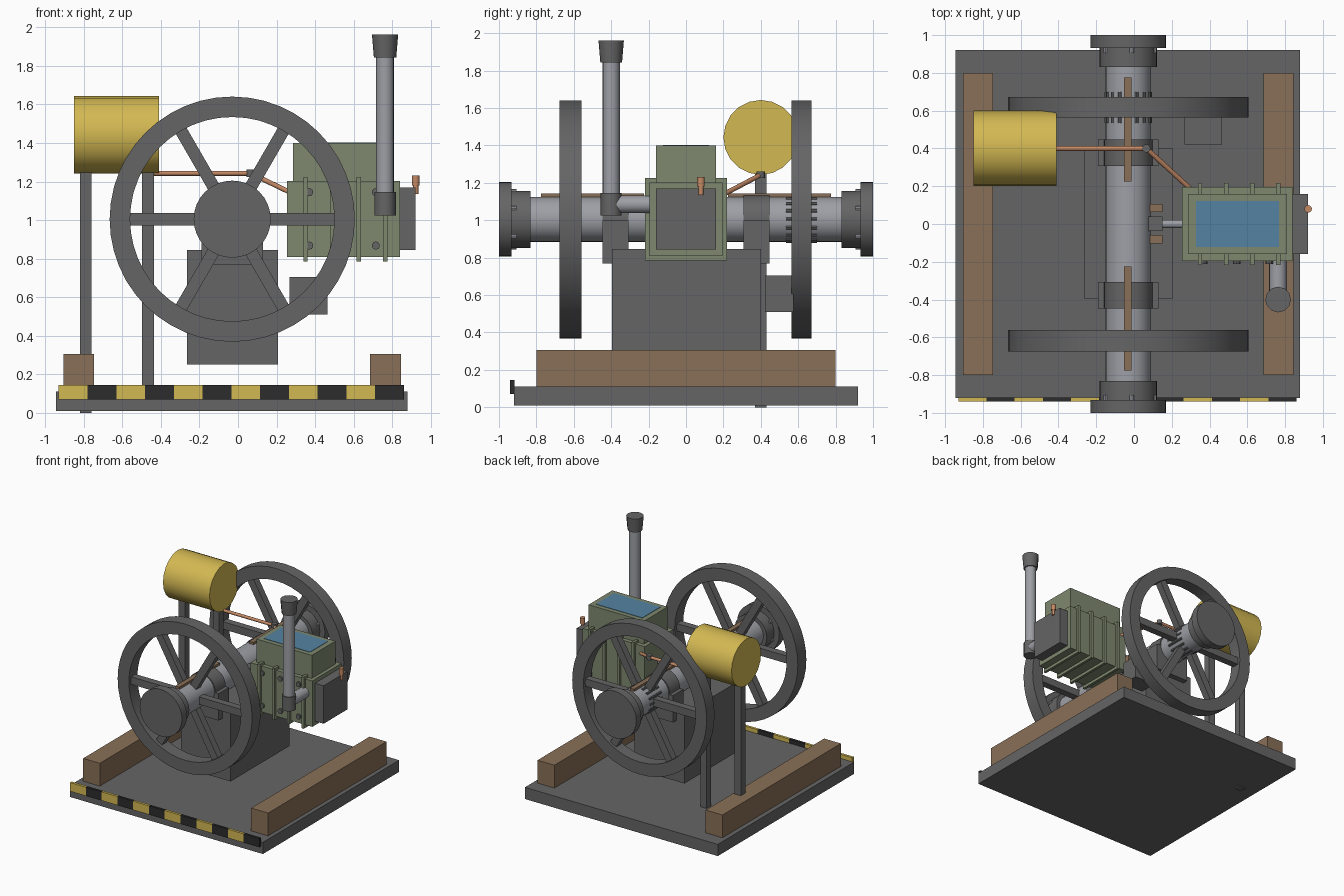
import bpy, bmesh, math
from mathutils import Vector, Matrix

cube = bpy.data.objects.get("Cube")
if cube:
    bpy.data.objects.remove(cube, do_unlink=True)


def material(name, *rgb):
    m = bpy.data.materials.new(name)
    m.use_nodes = True
    m.diffuse_color = (*rgb, 1)
    m.node_tree.nodes["Principled BSDF"].inputs["Base Color"].default_value = (*rgb, 1)
    return m


IRON = material("dark iron", .13, .13, .13)
STEEL = material("bright steel", .34, .35, .38)
WOOD = material("brown wood", .25, .16, .095)
YELLOW = material("yellow paint", .65, .48, .085)
BLACK = material("black paint", .025, .025, .025)
GREEN = material("green paint", .21, .25, .16)
WATER = material("blue water", .09, .23, .36)
COPPER = material("copper", .55, .25, .13)


def finish(name, bm, mat, smooth=False):
    bmesh.ops.recalc_face_normals(bm, faces=bm.faces)
    me = bpy.data.meshes.new(name)
    bm.to_mesh(me)
    bm.free()
    me.materials.append(mat)
    ob = bpy.data.objects.new(name, me)
    bpy.context.collection.objects.link(ob)
    if smooth:
        bpy.ops.object.select_all(action='DESELECT')
        ob.select_set(True)
        bpy.context.view_layer.objects.active = ob
        bpy.ops.object.shade_smooth_by_angle(angle=math.radians(35))
    return ob


def add_box(bm, x, y, z):
    lo, hi = Vector((x[0], y[0], z[0])), Vector((x[1], y[1], z[1]))
    m = Matrix.Translation((lo + hi) / 2) @ Matrix.Diagonal((*(hi - lo), 1))
    bmesh.ops.create_cube(bm, size=1, matrix=m)


def box(name, mat, x, y, z):
    bm = bmesh.new()
    add_box(bm, x, y, z)
    return finish(name, bm, mat)


def add_rod(bm, a, b, r, sides, r2=None):
    a, b = Vector(a), Vector(b)
    d = b - a
    m = Matrix.Translation((a + b) / 2) @ d.to_track_quat('Z', 'Y').to_matrix().to_4x4()
    bmesh.ops.create_cone(bm, cap_ends=True, segments=sides, radius1=r,
                          radius2=r if r2 is None else r2, depth=d.length, matrix=m)


def rod(name, mat, a, b, r, sides=24, r2=None):
    bm = bmesh.new()
    add_rod(bm, a, b, r, sides, r2)
    return finish(name, bm, mat, True)


AX, AZ = -.03, 1.005    # crankshaft axis


def on_axis(r, angle, y):
    return (AX + r * math.cos(angle), y, AZ + r * math.sin(angle))


# Base plate, skids and pedestal
box("base_plate", IRON, (-.945, .88), (-.92, .92), (.01, .11))
box("right_skid", WOOD, (-.905, -.747), (-.8, .8), (.11, .305))
box("left_skid", WOOD, (.685, .845), (-.8, .8), (.11, .305))
box("pedestal", IRON, (-.265, .207), (-.395, .4), (.25, .845))

# Hazard strip of alternating blocks along the front edge
strip = bmesh.new()
step = 1.79 / 12
for i in range(12):
    x = -.93 + i * step
    add_box(strip, (x, x + step), (-.94, -.918), (.07, .145))
strip_ob = finish("hazard_strip", strip, YELLOW)
strip_ob.data.materials.append(BLACK)
for f in strip_ob.data.polygons:
    f.material_index = int((f.center.x + .93) / step * .9999 + .00001) % 2
for i, f in enumerate(strip_ob.data.polygons):
    f.material_index = (i // 6) % 2

# Crankshaft
rod("crankshaft", STEEL, (AX, -.85, AZ), (AX, .85, AZ), .12, 32)


# Flywheel: square-section rim with six spokes
def flywheel(name, y0, y1):
    bm = bmesh.new()
    profile = [(.53, y0), (.636, y0), (.636, y1), (.53, y1)]
    n = 48
    rings = [[bm.verts.new(on_axis(r, math.tau * i / n, y)) for r, y in profile]
             for i in range(n)]
    for i in range(n):
        a, b = rings[i], rings[(i + 1) % n]
        for k in range(4):
            j = (k + 1) % 4
            bm.faces.new((a[k], a[j], b[j], b[k]))
    mid = (y0 + y1) / 2
    for i in range(6):
        new = bmesh.new()
        add_box(new, (.08, .545), (-.03, .03), (-.032, .032))
        bmesh.ops.transform(new, verts=new.verts, matrix=Matrix.Translation((AX, mid, AZ))
                            @ Matrix.Rotation(i * math.tau / 6, 4, 'Y'))
        tmp = bpy.data.meshes.new("spoke")
        new.to_mesh(tmp)
        new.free()
        bm.from_mesh(tmp)
        bpy.data.meshes.remove(tmp)
    finish(name, bm, IRON, True)


flywheel("front_flywheel", -.675, -.56)
flywheel("back_flywheel", .565, .672)

# Shaft ends, bearings and shaft keys, front and back
for side, s in (("front", -1), ("back", 1)):
    rod(side + "_end_cap", IRON, (AX, s * .932, AZ), (AX, s, AZ), .2, 32)
    rod(side + "_collar", IRON, (AX, s * .832, AZ), (AX, s * .935, AZ), .152, 32)
    bolts = bmesh.new()
    for i in range(6):
        a = math.tau * i / 6 + .4
        add_rod(bolts, on_axis(.15, a, s * .905), on_axis(.15, a, s * .935), .012, 8)
    finish(side + "_collar_bolts", bolts, STEEL)
    y = sorted((s * .307, s * .447))
    box(side + "_bearing_block", IRON, (-.19, .13), y, (.77, 1.0))
    rod(side + "_bearing_cap", IRON, (AX, y[0], AZ), (AX, y[1], AZ), .128, 32)
    box(side + "_shaft_key", WOOD, (-.052, -.012), sorted((s * .225, s * .775)), (1.1, 1.143))

# Pin ring around the shaft at the back wheel
pins = bmesh.new()
for i in range(16):
    a = math.tau * i / 16
    add_rod(pins, on_axis(.115, a, .535), on_axis(.115, a, .7), .011, 8)
finish("pin_ring", pins, IRON)

# Connecting rod and crank end
rod("connecting_rod", STEEL, (.1, 0, AZ), (.27, 0, AZ), .022, 12)
box("crank_end", IRON, (.07, .15), (-.037, .04), (.95, 1.06))
for side, y in (("front", -.08), ("back", .085)):
    box(side + "_crank_bush", WOOD, (.06, .15), (y - .022, y + .022), (.97, 1.04))

# Fuel tank on two posts, with its feed pipe
rod("fuel_tank", YELLOW, (-.85, .4, 1.443), (-.41, .4, 1.443), .2, 20)
for side, x, z in (("right", -.79, 0), ("left", -.467, .03)):
    box(side + "_tank_post", IRON, (x - .03, x + .03), (.37, .43), (z, 1.26))
joint = (.065, .4, 1.243)
rod("feed_pipe", COPPER, (-.46, .4, 1.243), joint, .013, 12)
rod("feed_pipe_drop", COPPER, joint, (.3, .185, 1.13), .013, 12)
rod("feed_joint", IRON, (.065, .4, 1.225), (.065, .4, 1.262), .022, 12)

# Engine block with ribs, water hopper and cylinder head
box("engine_block", GREEN, (.254, .84), (-.196, .196), (.81, 1.203))
box("water_hopper", GREEN, (.285, .81), (-.16, .16), (1.2, 1.4))
box("water_surface", WATER, (.327, .767), (-.122, .122), (1.396, 1.403))
box("cylinder_head", IRON, (.84, .922), (-.16, .16), (.845, 1.17))
ribs = bmesh.new()
for i in range(4):
    x = .35 + i * .138
    add_box(ribs, (x - .011, x + .011), (-.218, .218), (.785, 1.225))
finish("block_ribs", ribs, GREEN)

# Bolt heads on the front of the block
heads = bmesh.new()
for x in (.37, .543, .715):
    for z in (.868, 1.145):
        add_rod(heads, (x, -.19, z), (x, -.212, z), .021, 10)
finish("block_bolts", heads, IRON)

# Exhaust
rod("exhaust_branch", STEEL, (.763, -.19, 1.085), (.763, -.4, 1.085), .047, 20)
rod("exhaust_elbow", IRON, (.763, -.4, 1.025), (.763, -.4, 1.145), .056, 16)
rod("exhaust_stack", STEEL, (.763, -.4, 1.1), (.763, -.4, 1.9), .046, 16)
rod("exhaust_cap", IRON, (.763, -.4, 1.843), (.763, -.4, 1.962), .058, 12, .068)

# Igniter and magneto box
rod("igniter_stem", COPPER, (.922, .08, 1.135), (.922, .08, 1.19), .014, 12)
rod("igniter_tip", COPPER, (.922, .08, 1.18), (.922, .08, 1.232), .02, 12)
box("magneto_box", IRON, (.267, .465), (.422, .575), (.51, .705))
